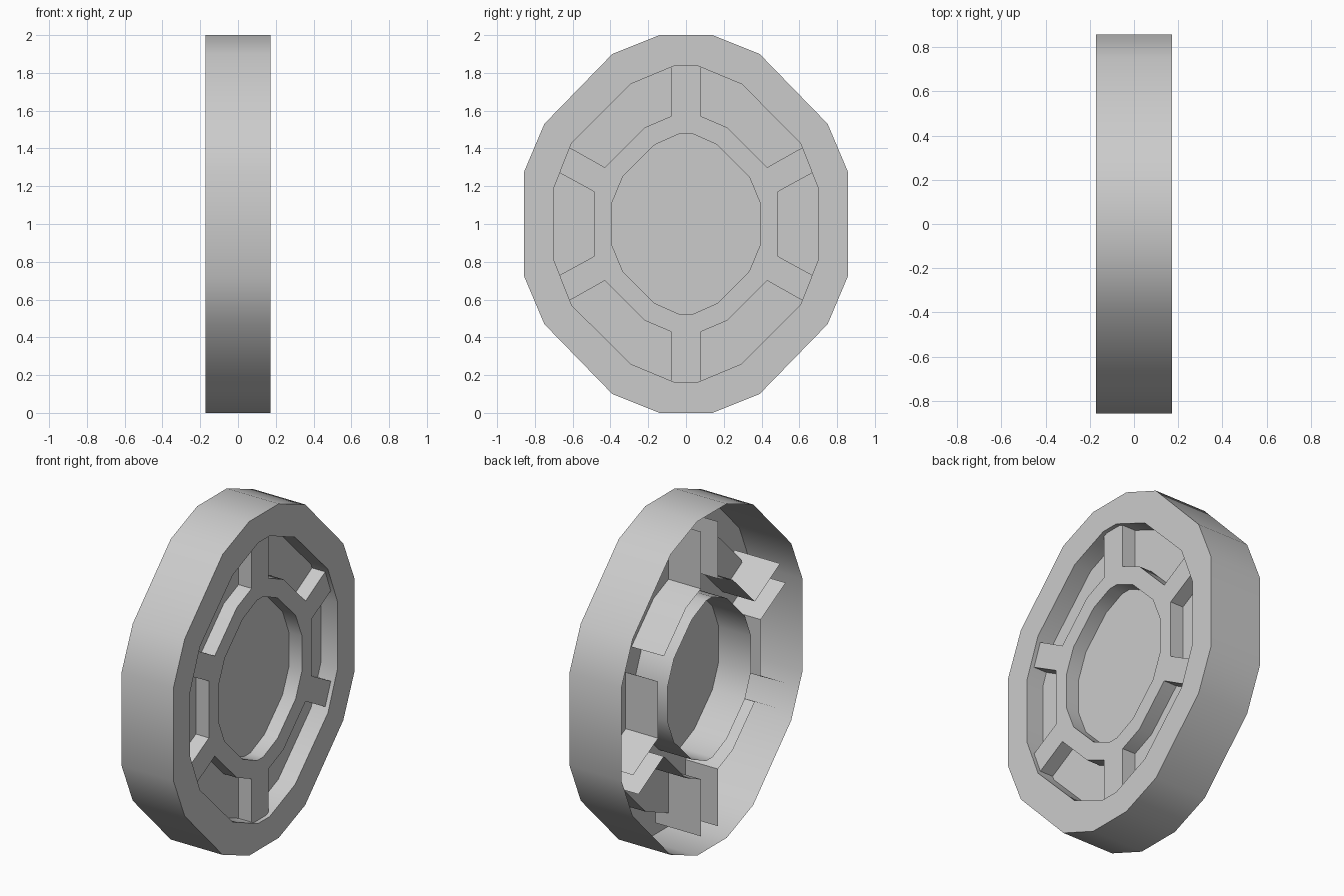
import bpy, bmesh, math

if "Cube" in bpy.data.objects:
    bpy.data.objects.remove(bpy.data.objects["Cube"])

CENTRE_Z = 1.0
FRONT, BACK = 0.172, -0.172


def mirrored(quadrant):
    """Full closed (y, z) loop from one quadrant listed from top to side."""
    q = list(quadrant)
    r = q[::-1]
    return (q + [(y, -z) for y, z in r]
            + [(-y, -z) for y, z in q] + [(-y, z) for y, z in r])


def add_ring(bm, pts, x):
    return [bm.verts.new((x, y, z + CENTRE_Z)) for y, z in pts]


def bridge(bm, a, b):
    n = len(a)
    for i in range(n):
        j = (i + 1) % n
        bm.faces.new((a[i], a[j], b[j], b[i]))


def finish(bm, name):
    bmesh.ops.recalc_face_normals(bm, faces=bm.faces[:])
    # front-facing surfaces must look along +x
    if sum(f.normal.x * f.calc_area() for f in bm.faces) < 0:
        bmesh.ops.reverse_faces(bm, faces=bm.faces[:])
    mesh = bpy.data.meshes.new(name)
    bm.to_mesh(mesh)
    bm.free()
    ob = bpy.data.objects.new(name, mesh)
    bpy.context.collection.objects.link(ob)
    bpy.ops.object.select_all(action='DESELECT')
    ob.select_set(True)
    bpy.context.view_layer.objects.active = ob
    bpy.ops.object.shade_smooth_by_angle(angle=math.radians(30))
    return ob


# Rim: outer band open at the back, front ring, lip and recessed disc
outer = mirrored([(0.14, 1.0), (0.39, 0.9), (0.75, 0.53), (0.857, 0.277)])
inner = mirrored([(0.055, 0.84), (0.295, 0.74), (0.605, 0.43), (0.698, 0.195)])
DISC_X = 0.06
bm = bmesh.new()
rings = [add_ring(bm, outer, BACK), add_ring(bm, outer, FRONT),
         add_ring(bm, inner, FRONT), add_ring(bm, inner, DISC_X)]
for a, b in zip(rings, rings[1:]):
    bridge(bm, a, b)
bm.faces.new(rings[-1])
finish(bm, "wheel_rim")

# Spokes and hub: flat six-armed front with a bore, walls running backward
star = mirrored([(0.08, 0.912), (0.08, 0.57), (0.22, 0.51), (0.43, 0.30),
                 (0.67, 0.435), (0.722, 0.30), (0.485, 0.17)])
bore = mirrored([(0.03, 0.48), (0.165, 0.42), (0.335, 0.25), (0.395, 0.105)])
SPOKE_FRONT, SPOKE_BACK = 0.147, -0.155
bm = bmesh.new()
edges = []
walls = []
for pts in (star, bore):
    ring = add_ring(bm, pts, SPOKE_FRONT)
    back = add_ring(bm, pts, SPOKE_BACK)
    for i in range(len(ring)):
        j = (i + 1) % len(ring)
        edges.append(bm.edges.new((ring[i], ring[j])))
        # arm tips stay open
        tip = all(math.hypot(*pts[k]) > 0.75 for k in (i, j)) \
            and math.dist(pts[i], pts[j]) < 0.2
        if not tip:
            walls.append((ring[i], ring[j], back[j], back[i]))
bmesh.ops.triangle_fill(bm, use_beauty=True, use_dissolve=False,
                        edges=edges, normal=(1, 0, 0))
for w in walls:
    bm.faces.new(w)
bmesh.ops.delete(bm, geom=[v for v in bm.verts if not v.link_faces],
                 context='VERTS')
finish(bm, "spokes_and_hub")
